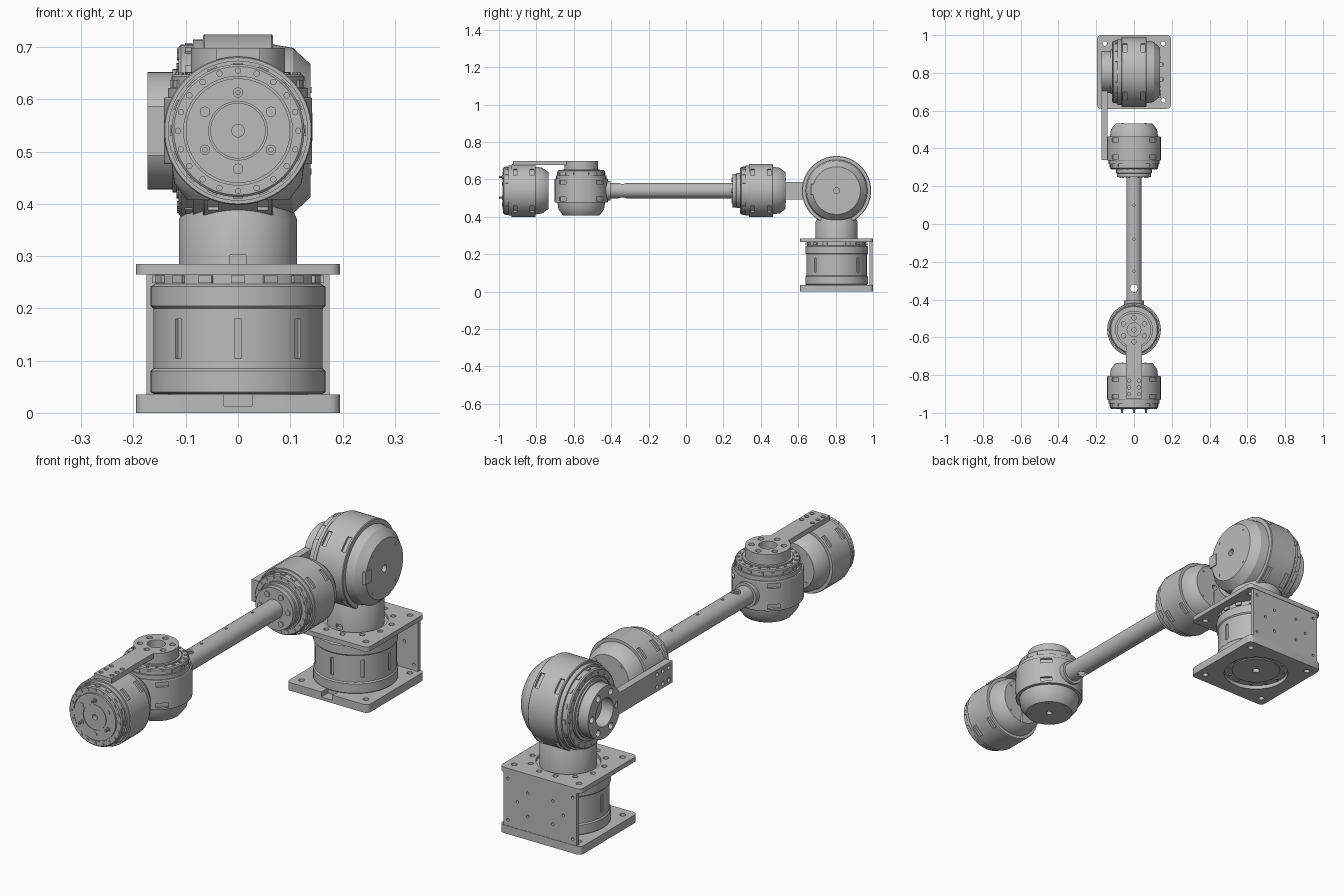
import bpy, bmesh
from math import pi, cos, sin, radians
from mathutils import Vector, Matrix

cube = bpy.data.objects.get("Cube")
if cube:
    bpy.data.objects.remove(cube, do_unlink=True)

grey = bpy.data.materials.new("machined grey")
grey.use_nodes = True
grey.diffuse_color = (0.5, 0.5, 0.5, 1)
grey.node_tree.nodes["Principled BSDF"].inputs["Base Color"].default_value = (0.5, 0.5, 0.5, 1)
parts = []


def finish(name, bm, matrix=Matrix()):
    bmesh.ops.recalc_face_normals(bm, faces=bm.faces)
    bm.transform(matrix)
    mesh = bpy.data.meshes.new(name)
    bm.to_mesh(mesh)
    bm.free()
    mesh.materials.append(grey)
    ob = bpy.data.objects.new(name, mesh)
    bpy.context.collection.objects.link(ob)
    parts.append(ob)
    return ob


def frame(centre, d):
    """Places local z along direction d at centre."""
    return Matrix.Translation(centre) @ Vector(d).to_track_quat('Z', 'Y').to_matrix().to_4x4()


def lathe(name, profile, centre, d, closed=False, n=64):
    """Revolves (height, radius) points; closed makes a ring with a hole."""
    bm = bmesh.new()
    rings = [[bm.verts.new((r * cos(2 * pi * i / n), r * sin(2 * pi * i / n), h)) for i in range(n)]
             for h, r in profile]
    pairs = list(zip(rings, rings[1:]))
    if closed:
        pairs.append((rings[-1], rings[0]))
    else:
        bm.faces.new(rings[0])
        bm.faces.new(rings[-1])
    for a, b in pairs:
        for i in range(n):
            j = (i + 1) % n
            bm.faces.new((a[i], a[j], b[j], b[i]))
    return finish(name, bm, frame(centre, d))


def box(name, lo, hi, corner=0):
    """Box between two corners, with rounded upright edges."""
    lo, hi = Vector(lo), Vector(hi)
    bm = bmesh.new()
    bmesh.ops.create_cube(bm, size=1)
    size = hi - lo
    bm.transform(Matrix.Translation((lo + hi) / 2) @ Matrix.Diagonal((*size, 1)))
    if corner:
        edges = [e for e in bm.edges if abs(e.verts[0].co.z - e.verts[1].co.z) > 0.001]
        bmesh.ops.bevel(bm, geom=edges, offset=corner, segments=4, profile=0.5, affect='EDGES')
    return finish(name, bm)


def pegs(name, points, d, r, h, n=16):
    """Row of cylinders used as screws or as drills."""
    bm = bmesh.new()
    for p in points:
        bmesh.ops.create_cone(bm, cap_ends=True, segments=n, radius1=r, radius2=r, depth=h,
                              matrix=frame(p, d))
    return finish(name, bm)


def ring(centre, d, r, n, offset=0.0):
    m = frame(centre, d)
    return [m @ Vector((r * cos(a), r * sin(a), 0))
            for a in (2 * pi * i / n + offset for i in range(n))]


def blocks(name, centre, d, r, z, size, n, offset=0.0):
    """Small blocks spaced around an axis; size is radial, tangential, axial."""
    bm = bmesh.new()
    for i in range(n):
        m = (Matrix.Rotation(2 * pi * i / n + offset, 4, 'Z')
             @ Matrix.Translation((r, 0, z)) @ Matrix.Diagonal((*size, 1)))
        bmesh.ops.create_cube(bm, size=1, matrix=m)
    return finish(name, bm, frame(centre, d))


def cut(target, cutter):
    mod = target.modifiers.new("cut", 'BOOLEAN')
    mod.operation, mod.solver, mod.object = 'DIFFERENCE', 'EXACT', cutter
    bpy.context.view_layer.objects.active = target
    bpy.ops.object.modifier_apply(modifier=mod.name)
    parts.remove(cutter)
    bpy.data.objects.remove(cutter, do_unlink=True)


def joint(name, centre, d, s=1.0, sz=1.0):
    """Motor drum whose output face points along d."""
    c, d = Vector(centre), Vector(d)
    profile = [(-.132, .012), (-.132, .098), (-.124, .104), (-.1, .122), (-.064, .127), (-.064, .14),
               (-.061, .142), (.061, .142), (.064, .14), (.064, .134), (.082, .134), (.082, .127),
               (.104, .127), (.108, .123), (.108, .104), (.104, .104), (.104, .1), (.112, .1),
               (.112, .056), (.109, .056), (.109, .053), (.112, .053), (.112, .012)]
    drum = lathe(name + "_drum", [(h * sz, r * s) for h, r in profile], c, d)
    # recessed windows in the band, centre bore in both faces
    for z in (-.045, .045):
        cut(drum, blocks("window_cutter", c, d, .142 * s, z * sz, (.022, .05 * s, .02), 4, pi / 4))
    bores = [c + d * (.112 * sz), c - d * (.132 * sz)]
    cut(drum, pegs("bore_cutter", bores, d, .012 * s, .04, 24))
    # output screws and rim lugs
    pegs(name + "_rim_screws", ring(c + d * .108 * sz, d, .115 * s, 20), d, .006 * s, .006, 10)
    pegs(name + "_face_screws", ring(c + d * .112 * sz, d, .073 * s, 6, pi / 6), d, .01 * s, .006, 12)
    blocks(name + "_rim_lugs", c, d, .126 * s, .09 * sz, (.008, .02, .014), 16)
    # lid screws on the back
    pegs(name + "_lid_screws", ring(c - d * .132 * sz, d, .085 * s, 4, pi / 4), d, .006, .004, 10)
    return drum


UP, FRONT, SIDE = (0, 0, 1), (0, -1, 0), (-1, 0, 0)
BY, AZ = .805, .54           # base axis depth, arm height
corners = [(x, y, .15) for x in (-.155, .155) for y in (.655, .955)]

# Base plates, back plate
bottom = box("bottom_plate", (-.195, .61, 0), (.195, 1, .035), .02)
cut(bottom, pegs("opening_cutter", [(0, BY, 0)], UP, .135, .2, 64))
cut(bottom, box("notch_cutter", (-.027, .58, .013), (.027, .655, .06)))
top = box("top_plate", (-.195, .61, .265), (.195, 1, .285), .02)
cut(top, pegs("opening_cutter", [(0, BY, .275)], UP, .128, .1, 64))
cut(top, pegs("drill", ring((0, BY, .275), UP, .15, 12, pi / 12), UP, .011, .1))
for plate in (bottom, top):
    cut(plate, pegs("drill", corners, UP, .012, .6))
back = box("back_plate", (-.175, .982, .035), (.175, .998, .265))
holes = [(x * sx, .99, z) for x, z in ((.155, .06), (.155, .24), (.06, .1), (.06, .2), (.11, .15))
         for sx in (-1, 1)]
cut(back, pegs("drill", holes, FRONT, .006, .1))

# Base motor
base = lathe("base_motor", [(.012, .015), (.012, .1), (.016, .102), (.016, .134), (.036, .134),
                            (.036, .162), (.04, .167), (.08, .167), (.085, .162), (.2, .162),
                            (.205, .167), (.242, .167), (.247, .158), (.272, .158)], (0, BY, 0), UP)
cut(base, blocks("slot_cutter", (0, BY, 0), UP, .162, .142, (.012, .014, .075), 8, pi / 2))
cut(base, pegs("bore_cutter", [(0, BY, .01)], UP, .015, .06, 24))
blocks("base_lugs", (0, BY, 0), UP, .16, .256, (.01, .026, .014), 16)
pegs("base_floor_screws", ring((0, BY, .016), UP, .118, 12), UP, .006, .008, 10)

# Turning column
column = lathe("column", [(.265, .113), (.37, .113), (.40, .1), (.45, .095)], (0, BY, 0), UP)
cut(column, box("notch_cutter", (-.015, .66, .285), (.015, .71, .302)))

# Shoulder drum, with marker tab on its lid
shoulder = (0, BY, AZ)
joint("shoulder", shoulder, SIDE, 1.3, 1.05)
box("shoulder_tab", (.13, .668, .52), (.143, .71, .575))

# Shoulder bracket: hub ring and arm to the elbow
hub = lathe("shoulder_hub", [(.11, .06), (.173, .06), (.173, .112), (.125, .112), (.125, .118),
                             (.11, .118)], shoulder, SIDE, True)
cut(hub, pegs("drill", ring((-.165, BY, AZ), SIDE, .086, 6), SIDE, .014, .06))
arm = box("shoulder_arm", (-.173, .34, AZ - .047), (-.14, .715, AZ + .047))
holes = [(-.16, y, AZ + z) for y in (.365, .405, .445) for z in (-.027, .027)]
cut(arm, pegs("drill", holes, SIDE, .009, .03))

# Elbow drum with flange and tube
joint("elbow", (0, .4, AZ), FRONT)
lathe("elbow_flange", [(.1, .094), (.13, .094), (.132, .09), (.152, .09), (.152, .041)],
      (0, .4, AZ), FRONT)
pegs("elbow_flange_bolts", ring((0, .248, AZ), FRONT, .066, 6), FRONT, .012, .01, 12)
tube = lathe("forearm_tube", [(-.26, .032), (-.26, .041), (.44, .041), (.44, .032)], (0, 0, AZ), FRONT,
             True, 48)
cut(tube, pegs("drill", [(0, -.34, AZ)], UP, .02, .2, 24))
cut(tube, pegs("drill", [(0, y, AZ + .04) for y in (-.25, -.08, .1)], UP, .006, .05, 12))
lathe("tube_socket", [(.405, .052), (.47, .052)], (0, 0, AZ), FRONT)

# Wrist drum and its bracket
wrist = (0, -.56, AZ)
joint("wrist", wrist, UP)
hub = lathe("wrist_hub", [(.11, .036), (.158, .036), (.158, .09), (.11, .09)], wrist, UP, True)
cut(hub, pegs("drill", ring((0, -.56, AZ + .158), UP, .064, 6, pi / 6), UP, .012, .05))
arm = box("wrist_arm", (-.042, -.925, AZ + .136), (.042, -.635, AZ + .158))
holes = [(x, y, AZ + .158) for x in (-.026, .026) for y in (-.9, -.865, -.83)]
cut(arm, pegs("drill", holes, UP, .009, .03))

# Tool drum with pins on its face
tool = (0, -.868, AZ)
joint("tool", tool, FRONT)
pegs("tool_pins", ring((0, -.988, AZ), FRONT, .073, 3, pi / 2), FRONT, .005, .024, 10)

# Smooth round surfaces, keep edges sharp
bpy.ops.object.select_all(action='DESELECT')
for ob in parts:
    ob.select_set(True)
bpy.context.view_layer.objects.active = parts[0]
bpy.ops.object.shade_smooth_by_angle(angle=radians(30))
